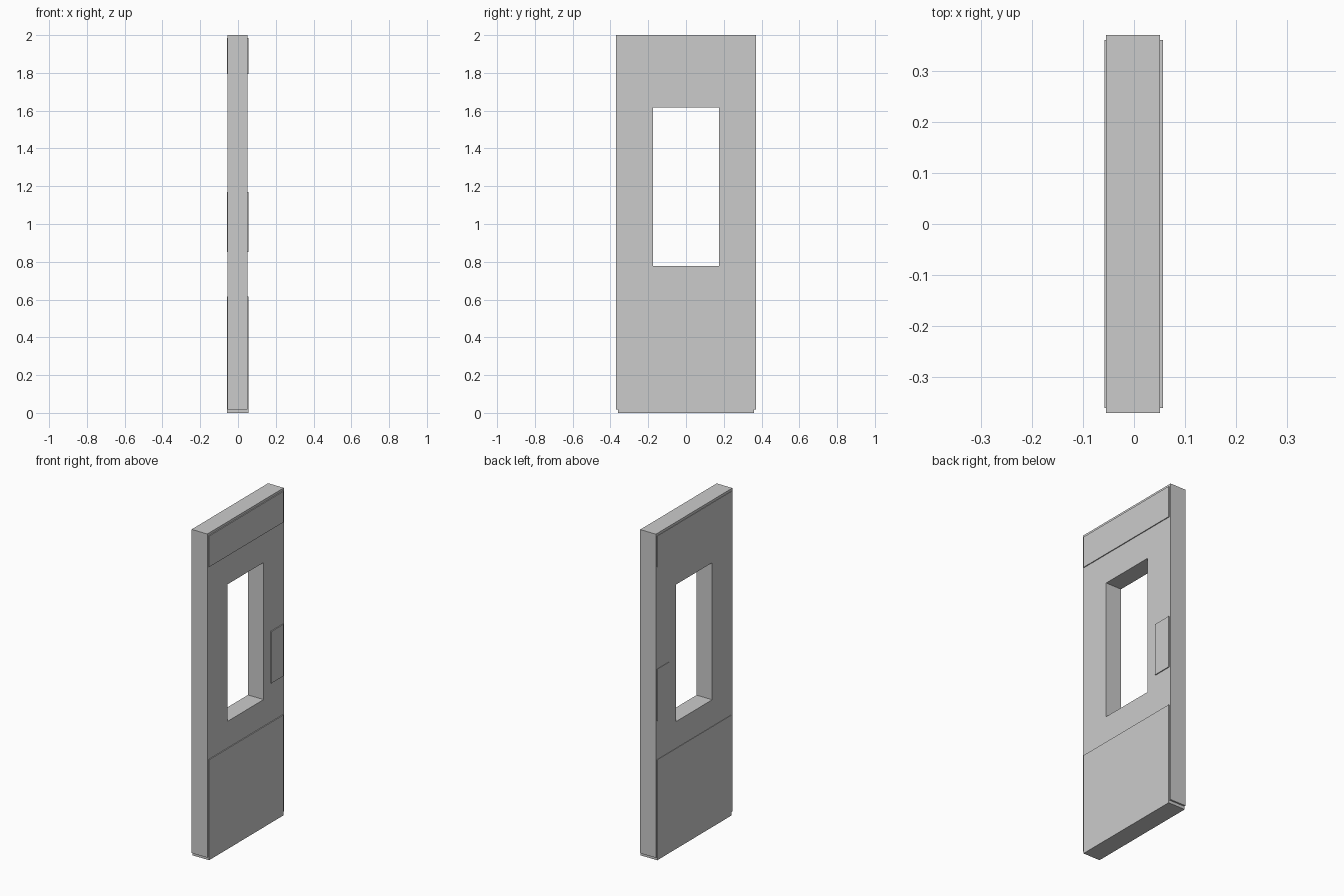
import bpy, bmesh

if "Cube" in bpy.data.objects:
    bpy.data.objects.remove(bpy.data.objects["Cube"])


def finish(name, bm):
    bmesh.ops.recalc_face_normals(bm, faces=bm.faces)
    mesh = bpy.data.meshes.new(name)
    bm.to_mesh(mesh)
    bm.free()
    obj = bpy.data.objects.new(name, mesh)
    bpy.context.collection.objects.link(obj)
    return obj


def box(name, x, y, z):
    bm = bmesh.new()
    bmesh.ops.create_cube(bm, size=1)
    for v in bm.verts:
        v.co = [(lo + hi) / 2 + c * (hi - lo)
                for c, (lo, hi) in zip(v.co, (x, y, z))]
    return finish(name, bm)


def rect(bm, x, y, z):
    return [bm.verts.new((x, a, b)) for a, b in
            ((y[0], z[0]), (y[1], z[0]), (y[1], z[1]), (y[0], z[1]))]


# Door slab: a rectangular ring around the window, extruded through its thickness
X0, X1 = -0.055, 0.051
bm = bmesh.new()
outer = rect(bm, X0, (-0.37, 0.37), (0.018, 2.0))
inner = rect(bm, X0, (-0.175, 0.175), (0.778, 1.617))
for i in range(4):
    j = (i + 1) % 4
    bm.faces.new((outer[i], outer[j], inner[j], inner[i]))
ext = bmesh.ops.extrude_face_region(bm, geom=bm.faces[:], use_keep_orig=True)
moved = [g for g in ext["geom"] if isinstance(g, bmesh.types.BMVert)]
bmesh.ops.translate(bm, verts=moved, vec=(X1 - X0, 0, 0))
finish("door_slab", bm)

# Plates pass through the slab and stand slightly proud on both faces
PLATE_X = (-0.0575, 0.0565)
for name, y, z in (
    ("kick_plate", (-0.36, 0.36), (0.0, 0.615)),
    ("push_plate", (0.243, 0.36), (0.853, 1.17)),
    ("top_plate", (-0.36, 0.36), (1.795, 1.985)),
):
    box(name, PLATE_X, y, z)
